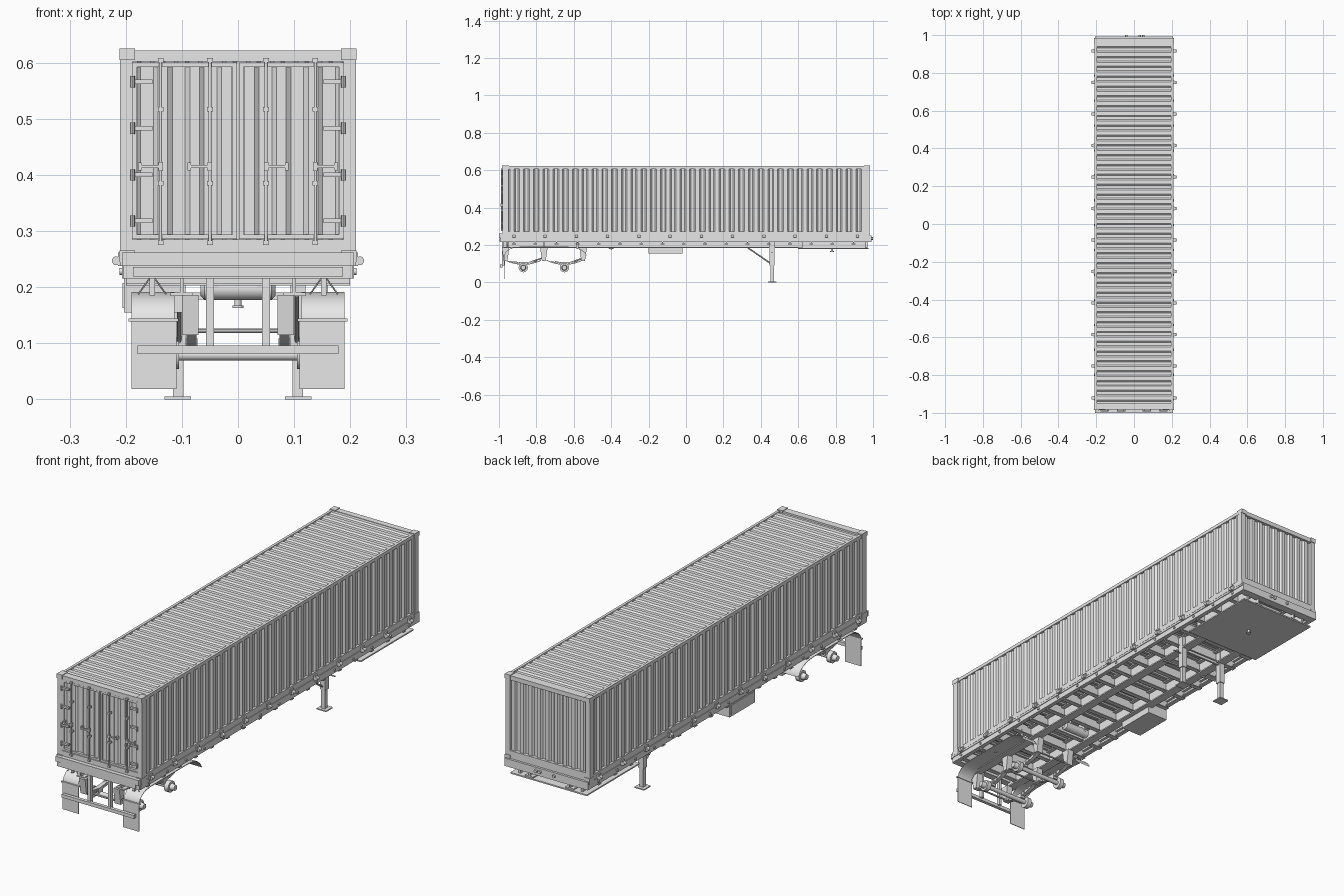
import bpy, bmesh, math
from mathutils import Vector, Matrix

if "Cube" in bpy.data.objects:
    bpy.data.objects.remove(bpy.data.objects["Cube"])

grey = bpy.data.materials.new("light grey paint")
grey.diffuse_color = (0.8, 0.8, 0.8, 1)
grey.use_nodes = True
grey.node_tree.nodes["Principled BSDF"].inputs["Base Color"].default_value = grey.diffuse_color


class Part:
    """Collects simple shapes into one named object."""
    def __init__(self, name):
        self.name, self.bm = name, bmesh.new()

    def box(self, x0, x1, y0, y1, z0, z1):
        m = Matrix.Translation(((x0 + x1) / 2, (y0 + y1) / 2, (z0 + z1) / 2))
        m = m @ Matrix.Diagonal((abs(x1 - x0), abs(y1 - y0), abs(z1 - z0), 1))
        bmesh.ops.create_cube(self.bm, size=1, matrix=m)

    def sides(self, x0, x1, *yz):
        for s in (-1, 1):
            self.box(s * x0, s * x1, *yz)

    def rod(self, a, b, r, n=10, r2=None):
        a, b = Vector(a), Vector(b)
        d = b - a
        m = Matrix.Translation((a + b) / 2) @ d.to_track_quat('Z', 'Y').to_matrix().to_4x4()
        bmesh.ops.create_cone(self.bm, cap_ends=True, segments=n, radius1=r,
                              radius2=r if r2 is None else r2, depth=d.length, matrix=m)

    def sheet(self, a, b):
        """Strip of quads between two matching rows of points."""
        va, vb = [self.bm.verts.new(p) for p in a], [self.bm.verts.new(p) for p in b]
        for i in range(len(a) - 1):
            self.bm.faces.new((va[i], va[i + 1], vb[i + 1], vb[i]))

    def prism(self, yz, x0, x1):
        """Side outline in y, z extruded across x."""
        rows = [[self.bm.verts.new((x, y, z)) for y, z in yz] for x in (x0, x1)]
        n = len(yz)
        for i in range(n):
            j = (i + 1) % n
            self.bm.faces.new((rows[0][i], rows[0][j], rows[1][j], rows[1][i]))
        self.bm.faces.new(rows[0])
        self.bm.faces.new(rows[1])

    def done(self, smooth=False):
        bmesh.ops.recalc_face_normals(self.bm, faces=self.bm.faces)
        me = bpy.data.meshes.new(self.name)
        self.bm.to_mesh(me)
        self.bm.free()
        me.materials.append(grey)
        ob = bpy.data.objects.new(self.name, me)
        bpy.context.collection.objects.link(ob)
        if smooth:
            bpy.context.view_layer.objects.active = ob
            ob.select_set(True)
            bpy.ops.object.shade_smooth_by_angle(angle=math.radians(40))
            ob.select_set(False)
        return ob


def wave(start, end, count, low, high):
    """Trapezoid corrugation as (position, depth) pairs."""
    p = (end - start) / count
    pts = [(start + p * (i + t), d) for i in range(count)
           for t, d in ((0, low), (.3, low), (.45, high), (.85, high))]
    return pts + [(end, low)]


# Corrugated container walls, roof and nose
for label, s in (("left", -1), ("right", 1)):
    w = Part("container_wall_" + label)
    pts = wave(-.965, .968, 37, .197, .205)
    w.sheet([(s * d, y, .262) for y, d in pts], [(s * d, y, .612) for y, d in pts])
    w.done()
roof = Part("container_roof")
pts = wave(-.955, .968, 37, .614, .62)
roof.sheet([(-.2, y, z) for y, z in pts], [(.2, y, z) for y, z in pts])
roof.done()
nose = Part("container_nose_wall")
pts = wave(-.192, .192, 9, .966, .974)
nose.sheet([(x, y, .262) for x, y in pts], [(x, y, .61) for x, y in pts])
nose.done()

# Container frame, posts and corner castings
f = Part("container_frame")
f.sides(.196, .208, -.975, .978, .607, .622)
f.sides(.196, .208, -.975, .978, .25, .272)
for y0, y1 in ((-.982, -.95), (.955, .982)):
    f.sides(.188, .21, y0, y1, .262, .607)
    f.sides(.184, .211, y0 - .003, y1 + .003, .605, .625)
    f.sides(.184, .211, y0 - .003, y1 + .003, .245, .265)
    f.box(-.19, .19, y0, y1, .602, .622)
    f.box(-.19, .19, y0, y1, .25, .285)
f.done()
floor = Part("container_floor")
pts = wave(-.965, .968, 50, .252, .257)
floor.sheet([(-.197, y, z) for y, z in pts], [(.197, y, z) for y, z in pts])
floor.done()

# Rear doors with pressed ribs and rims
for label, s in (("left", -1), ("right", 1)):
    d = Part("rear_door_" + label)
    pts = wave(.012, .182, 3, -.974, -.967)
    d.sheet([(s * x, y, .29) for x, y in pts], [(s * x, y, .595) for x, y in pts])
    d.box(s * .002, s * .01, -.979, -.962, .286, .6)
    d.box(s * .18, s * .188, -.979, -.962, .286, .6)
    for z in (.286, .592):
        d.box(s * .002, s * .188, -.979, -.962, z, z + .008)
    d.done()

rods = Part("door_lock_rods")
handles = Part("door_handles")
hinges = Part("door_hinges")
for s in (-1, 1):
    for x in (.05, .138):
        rods.rod((s * x, -.985, .275), (s * x, -.985, .606), .0028)
        for z in (.279, .385, .517, .604):
            rods.box(s * x - .005, s * x + .005, -.99, -.974, z - .004, z + .004)
        handles.box(s * x, s * (x + .04), -.992, -.987, .412, .418)
        handles.box(s * (x + .034), s * (x + .04), -.99, -.974, .408, .422)
        handles.box(s * x - .004, s * x + .004, -.992, -.98, .407, .423)
    for z in (.318, .4, .483, .566):
        hinges.box(s * .152, s * .188, -.984, -.974, z - .004, z + .004)
        hinges.rod((s * .188, -.985, z - .01), (s * .188, -.985, z + .01), .004, 8)
for p in (rods, handles, hinges):
    p.done(True)

# Chassis rails, end beams and cross members
rail = Part("chassis_side_rails")
rail.sides(.2, .207, -.985, .985, .215, .25)
rail.sides(.188, .207, -.985, .985, .215, .22)
rail.sides(.188, .21, -.985, .985, .238, .246)
rail.done()
beam = Part("main_beams")
beam.sides(.097, .103, -.975, .97, .19, .245)
for z in (.184, .242):
    beam.sides(.08, .12, -.975, .97, z, z + .006)
beam.done()
cross = Part("cross_members")
for i in range(17):
    y = -.92 + i * .1135
    cross.box(-.2, .2, y - .002, y + .002, .205, .25)
    cross.box(-.2, .2, y - .01, y + .01, .203, .207)
cross.done()
ends = Part("end_beams")
ends.box(-.207, .207, -1, -.955, .238, .262)
ends.box(-.205, .205, -.992, -.96, .215, .24)
ends.box(-.187, .187, -.996, -.99, .219, .236)
ends.box(-.207, .207, .955, .992, .215, .25)
for x in (-.12, -.04, .04, .12):
    ends.rod((x, -.995, .258), (x, -1, .258), .003, 8)
for x in (-.04, .03, .05):
    ends.rod((x, .98, .235), (x, 1, .235), .007, 10)
ends.done(True)

# Strap winches and marker lamps along both rails
winch = Part("strap_winches")
lamp = Part("marker_lamps")
for s in (-1, 1):
    for i in range(12):
        y = -.92 + i * .167
        winch.rod((s * .217, y - .008, .247), (s * .217, y + .008, .247), .008)
        winch.box(s * .205, s * .214, y - .01, y + .01, .238, .262)
    for i in range(15):
        y = -.93 + i * .132
        lamp.rod((s * .205, y, .228), (s * .211, y, .228), .006)
winch.done(True)
lamp.done(True)

# Coupling plate with pin
plate = Part("coupling_plate")
plate.box(-.19, .19, .6, .975, .178, .184)
plate.rod((0, .78, .163), (0, .78, .18), .006, 12)
plate.rod((0, .78, .163), (0, .78, .167), .01, 12)
plate.sides(.15, .16, .62, .96, .184, .24)
plate.done()

# Landing legs
leg = Part("landing_legs")
leg.sides(.094, .12, .447, .474, .09, .24)
leg.sides(.097, .116, .451, .47, .004, .1)
leg.sides(.084, .131, .438, .485, 0, .005)
for s in (-1, 1):
    leg.rod((s * .105, .33, .186), (s * .105, .455, .1), .004, 8)
leg.box(-.1, .1, .456, .465, .178, .19)
leg.rod((.12, .46, .16), (.16, .46, .16), .003, 8)
leg.done()

# Tool box and air tank
tool = Part("tool_box")
tool.box(-.203, -.1, -.2, -.02, .155, .215)
tool.box(-.206, -.203, -.19, -.03, .163, .207)
tool.done()
tank = Part("air_tank")
tank.rod((-.06, -.4, .197), (.06, -.4, .197), .02, 24)
for s in (-1, 1):
    tank.rod((s * .06, -.4, .197), (s * .067, -.4, .197), .02, 24, .012)
    tank.box(s * .035, s * .041, -.421, -.379, .196, .245)
tank.done(True)

# Axles, hubs, hangers and leaf springs
axle = Part("axles_and_hubs")
spring = Part("leaf_springs")
for y in (-.87, -.65):
    axle.rod((-.12, y, .079), (.12, y, .079), .01, 16)
    for s in (-1, 1):
        axle.rod((s * .105, y, .079), (s * .125, y, .079), .025, 16)
        axle.rod((s * .12, y, .079), (s * .145, y, .079), .016, 16, .012)
        spring.box(s * .072, s * .094, y - .016, y + .016, .085, .108)
        for k in range(3):
            h, t = .095 - k * .022, .098 + k * .005
            top = [(y + h * u / 4, t + .022 * (u / 4) ** 2 * (h / .095) ** 2) for u in range(-4, 5)]
            outline = top + [(a, b - .004) for a, b in reversed(top)]
            spring.prism(outline, s * .074, s * .092)
        # Slanted torque rod
        spring.rod((s * .088, y, .095), (s * .088, y + .1, .13), .004, 8)
axle.done(True)
spring.done()
hanger = Part("spring_hangers")
for y in (-.965, -.76, -.55):
    for s in (-1, 1):
        hanger.prism([(y - .02, .186), (y + .02, .186), (y + .01, .115), (y - .01, .115)],
                     s * .07, s * .1)
    hanger.rod((-.09, y, .122), (.09, y, .122), .004, 8)
hanger.done()

# Curved fenders with mud flaps
fender = Part("fenders")
flap = Part("mud_flaps")
curve = [(-.972, .142), (-.966, .16), (-.95, .176), (-.925, .187), (-.89, .191),
         (-.63, .191), (-.59, .187), (-.56, .176), (-.54, .16), (-.528, .14)]
outline = curve + [(y, z - .003) for y, z in reversed(curve)]
for s in (-1, 1):
    fender.prism(outline, s * .113, s * .19)
    for y in (-.955, -.76, -.58):
        fender.box(s * .148, s * .158, y - .005, y + .005, .185, .22)
    for x in (.128, .178):
        fender.rod((s * x, -.955, .187), (s * .153, -.955, .222), .0015, 6)
    flap.box(s * .11, s * .19, -.974, -.971, .018, .142)
    flap.box(s * .106, s * .195, -.978, -.968, .139, .144)
fender.done(True)
flap.done()

# Rear underride bumper
bumper = Part("rear_bumper")
bumper.box(-.179, .179, -.995, -.98, .081, .096)
bumper.sides(.043, .057, -.985, -.968, .09, .22)
bumper.done()
